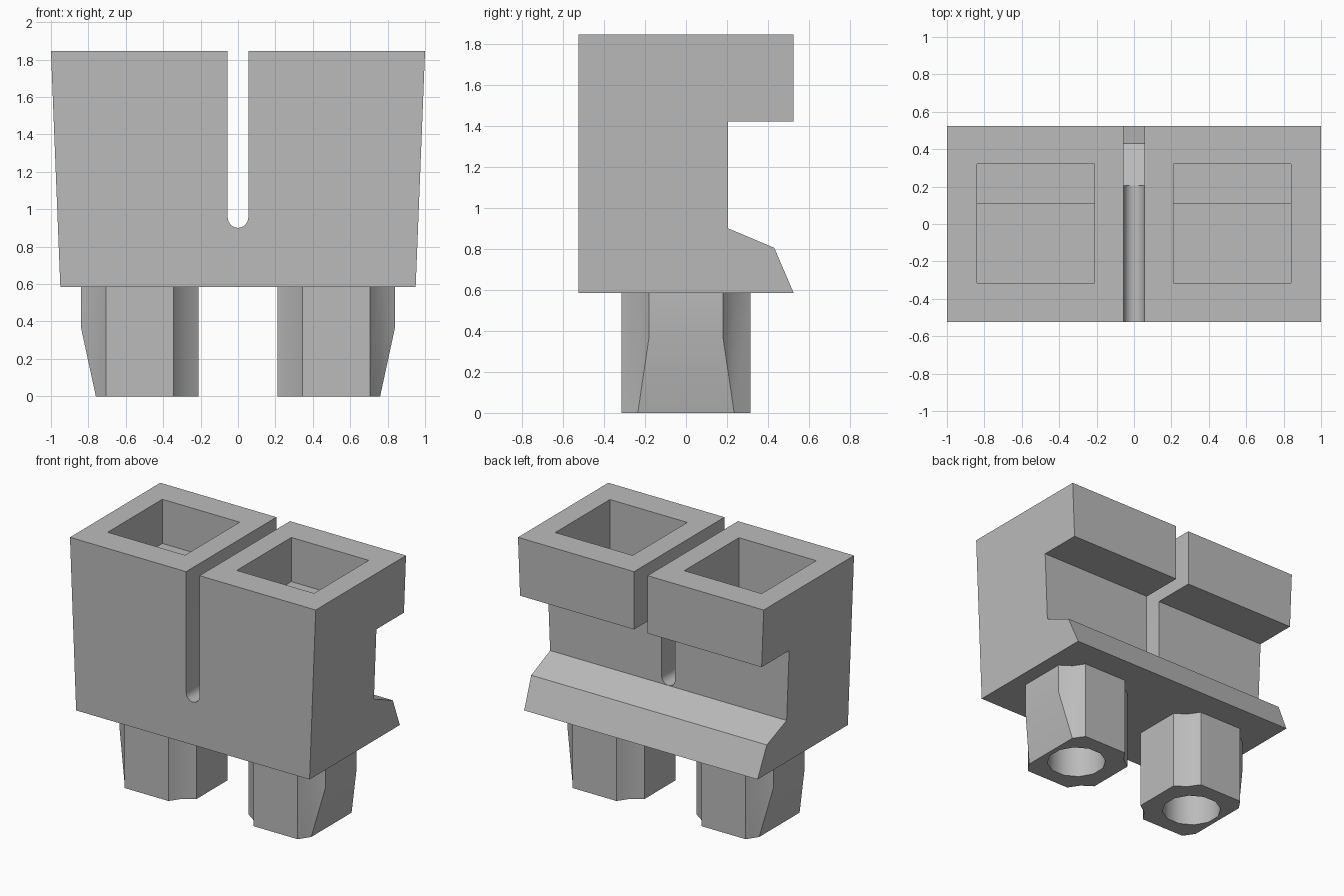
import bpy, bmesh
from math import sin, cos, pi, radians
from mathutils import Vector

if "Cube" in bpy.data.objects:
    bpy.data.objects.remove(bpy.data.objects["Cube"], do_unlink=True)

GREY = (0.5, 0.5, 0.5, 1)
mat = bpy.data.materials.new("plain grey")
mat.use_nodes = True
mat.diffuse_color = GREY
mat.node_tree.nodes["Principled BSDF"].inputs["Base Color"].default_value = GREY


def prism(name, outline, start, sweep):
    """Extrude a closed outline of 3D points along a vector."""
    bm = bmesh.new()
    face = bm.faces.new([bm.verts.new(Vector(p) + Vector(start)) for p in outline])
    grown = bmesh.ops.extrude_face_region(bm, geom=[face])["geom"]
    moved = [g for g in grown if isinstance(g, bmesh.types.BMVert)]
    bmesh.ops.translate(bm, verts=moved, vec=sweep)
    bmesh.ops.recalc_face_normals(bm, faces=bm.faces)
    mesh = bpy.data.meshes.new(name)
    bm.to_mesh(mesh)
    bm.free()
    obj = bpy.data.objects.new(name, mesh)
    mesh.materials.append(mat)
    bpy.context.collection.objects.link(obj)
    return obj


def box(name, x0, x1, y0, y1, z0, z1):
    base = [(x0, y0, 0), (x1, y0, 0), (x1, y1, 0), (x0, y1, 0)]
    return prism(name, base, (0, 0, z0), (0, 0, z1 - z0))


def cut(target, cutter):
    """Subtract the cutter, then discard it."""
    mod = target.modifiers.new("cut", 'BOOLEAN')
    mod.operation, mod.solver, mod.object = 'DIFFERENCE', 'EXACT', cutter
    bpy.context.view_layer.objects.active = target
    bpy.ops.object.modifier_apply(modifier=mod.name)
    bpy.data.objects.remove(cutter, do_unlink=True)


BASE, TOP = 0.585, 1.845

# Housing: side profile with the rear notch and sloped ledge
profile = [(-0.525, BASE), (0.525, BASE), (0.43, 0.805), (0.205, 0.9),
           (0.205, 1.42), (0.525, 1.42), (0.525, TOP), (-0.525, TOP)]
housing = prism("housing", [(0, y, z) for y, z in profile], (-1, 0, 0), (2, 0, 0))
for v in housing.data.vertices:
    v.co.x *= 0.95 + 0.05 * (v.co.z - BASE) / (TOP - BASE)

# Round-bottomed slot between the two halves
R = 0.055
arc = [(-R * cos(pi * i / 8), 0, 0.955 - R * sin(pi * i / 8)) for i in range(9)]
cut(housing, prism("slot_cutter", arc + [(R, 0, 2), (-R, 0, 2)], (0, -1, 0), (0, 2, 0)))

# Square wells, each with a shallow rear shelf and a deep front pocket
for side in (-1, 1):
    a, b = sorted((side * 0.21, side * 0.84))
    cut(housing, box("well_cutter", a, b, -0.315, 0.32, 1.52, 2))
    cut(housing, box("pocket_cutter", a, b, -0.315, 0.11, 0.75, 1.6))

# Legs: square section with notched corners, tapered outer face, round bore
quarter = [(0.315, 0.18), (0.235, 0.235), (0.18, 0.315)]
section = []
for turn in range(4):
    for x, y in quarter:
        for _ in range(turn):
            x, y = -y, x
        section.append((x, y, 0))

for side, name in ((-1, "right_leg"), (1, "left_leg")):
    centre = Vector((side * 0.525, 0, 0))
    leg = prism(name, section, centre, (0, 0, BASE))
    bm = bmesh.new()
    bm.from_mesh(leg.data)
    sliced = bmesh.ops.bisect_plane(
        bm, geom=bm.verts[:] + bm.edges[:] + bm.faces[:], clear_outer=True,
        plane_co=(side * 0.84, 0, 0.37), plane_no=(side * 0.37, 0, -0.08))
    rim = [g for g in sliced["geom_cut"] if isinstance(g, bmesh.types.BMEdge)]
    bmesh.ops.holes_fill(bm, edges=rim, sides=0)
    bmesh.ops.recalc_face_normals(bm, faces=bm.faces)
    bm.to_mesh(leg.data)
    bm.free()
    bore = [(0.205 * cos(pi * (i + 0.5) / 6), 0.205 * sin(pi * (i + 0.5) / 6), 0)
            for i in range(12)]
    cut(leg, prism("bore_cutter", bore, centre - Vector((0, 0, 0.1)), (0, 0, 0.6)))

# Smooth only the gentle curves
bpy.ops.object.select_all(action='DESELECT')
for obj in bpy.context.collection.objects:
    if obj.name in ("housing", "left_leg", "right_leg"):
        obj.select_set(True)
        bpy.context.view_layer.objects.active = obj
bpy.ops.object.shade_smooth_by_angle(angle=radians(31))
